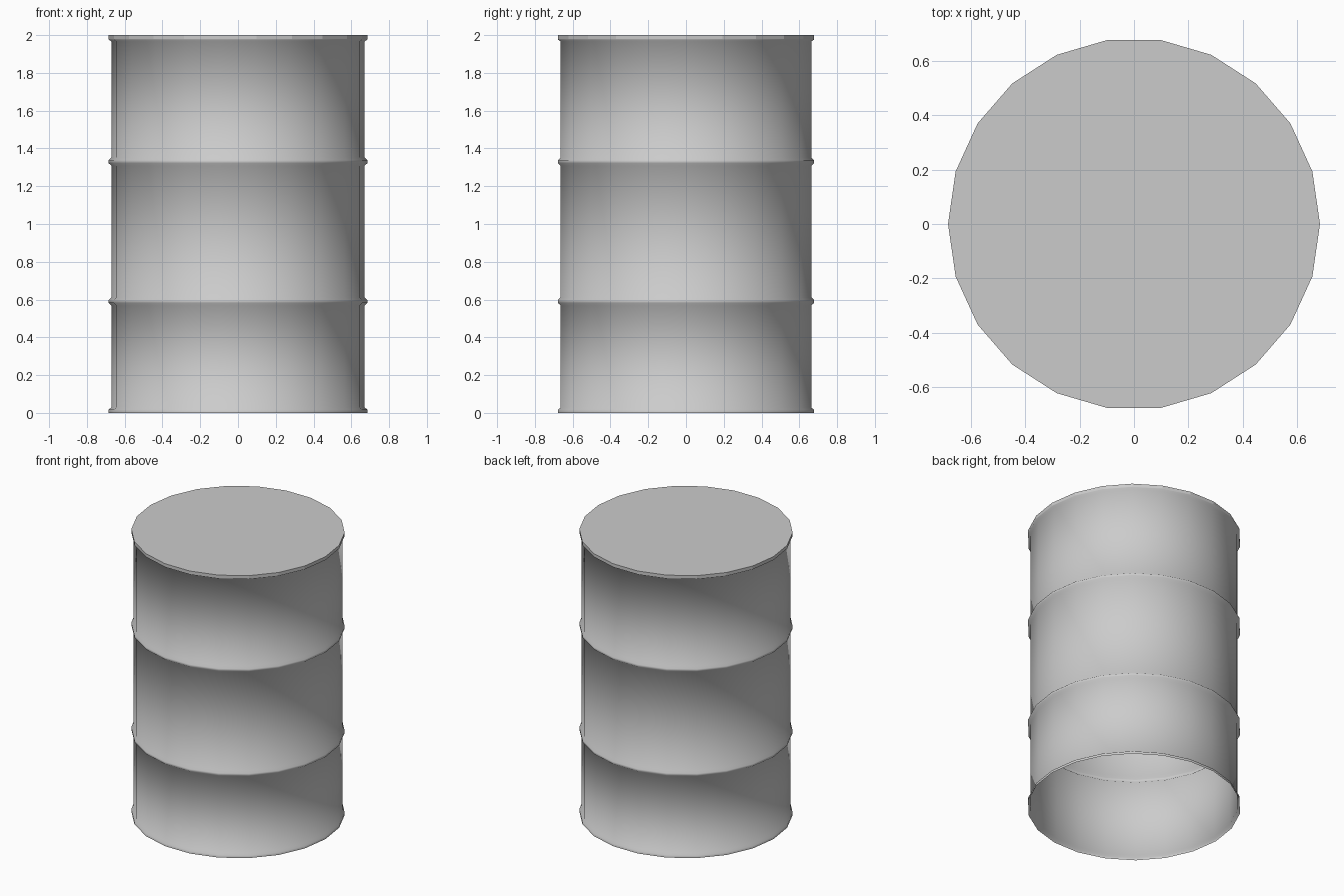
import bpy, bmesh, math

if "Cube" in bpy.data.objects:
    bpy.data.objects.remove(bpy.data.objects["Cube"])

SIDES = 22
R, RIM = 0.67, 0.685      # body radius, rim / hoop radius
LID_Z = 1.98


def ring_points(r, z):
    return [(r * math.cos(2 * math.pi * i / SIDES),
             r * math.sin(2 * math.pi * i / SIDES), z) for i in range(SIDES)]


def make_object(name, bm):
    mesh = bpy.data.meshes.new(name)
    bm.to_mesh(mesh)
    bm.free()
    obj = bpy.data.objects.new(name, mesh)
    bpy.context.collection.objects.link(obj)
    return obj


def hoop(z):
    return [(R, z - 0.022), (RIM, z - 0.008), (RIM, z + 0.008), (R, z + 0.022)]


# Barrel wall: open-bottomed shell with two hoops and flared rims
profile = ([(RIM, 0), (RIM, 0.018), (R, 0.028)] + hoop(0.59) + hoop(1.33)
           + [(R, 1.966), (RIM, 1.976), (RIM, LID_Z)])
bm = bmesh.new()
rings = [[bm.verts.new(p) for p in ring_points(r, z)] for r, z in profile]
for low, high in zip(rings, rings[1:]):
    for i in range(SIDES):
        j = (i + 1) % SIDES
        bm.faces.new((low[i], low[j], high[j], high[i]))
wall = make_object("barrel_wall", bm)
bpy.context.view_layer.objects.active = wall
wall.select_set(True)
bpy.ops.object.shade_smooth_by_angle(angle=math.radians(60))

# Lid: strips across the top, each inset and raised as a plank
bm = bmesh.new()
rim = [bm.verts.new(p) for p in ring_points(RIM, LID_Z)]
# vertex i on the right pairs with its mirror image on the left
pairs = [(rim[i], rim[(SIDES // 2 - i) % SIDES]) for i in range(-5, 6)]
strips = [bm.faces.new((a[0], b[0], b[1], a[1]))
          for a, b in zip(pairs, pairs[1:])]
bmesh.ops.inset_individual(bm, faces=strips, thickness=0.0075,
                           use_even_offset=True)
planks = bmesh.ops.extrude_discrete_faces(bm, faces=strips)["faces"]
for v in {v for f in planks for v in f.verts}:
    v.co.z = 2.0
make_object("plank_lid", bm)
